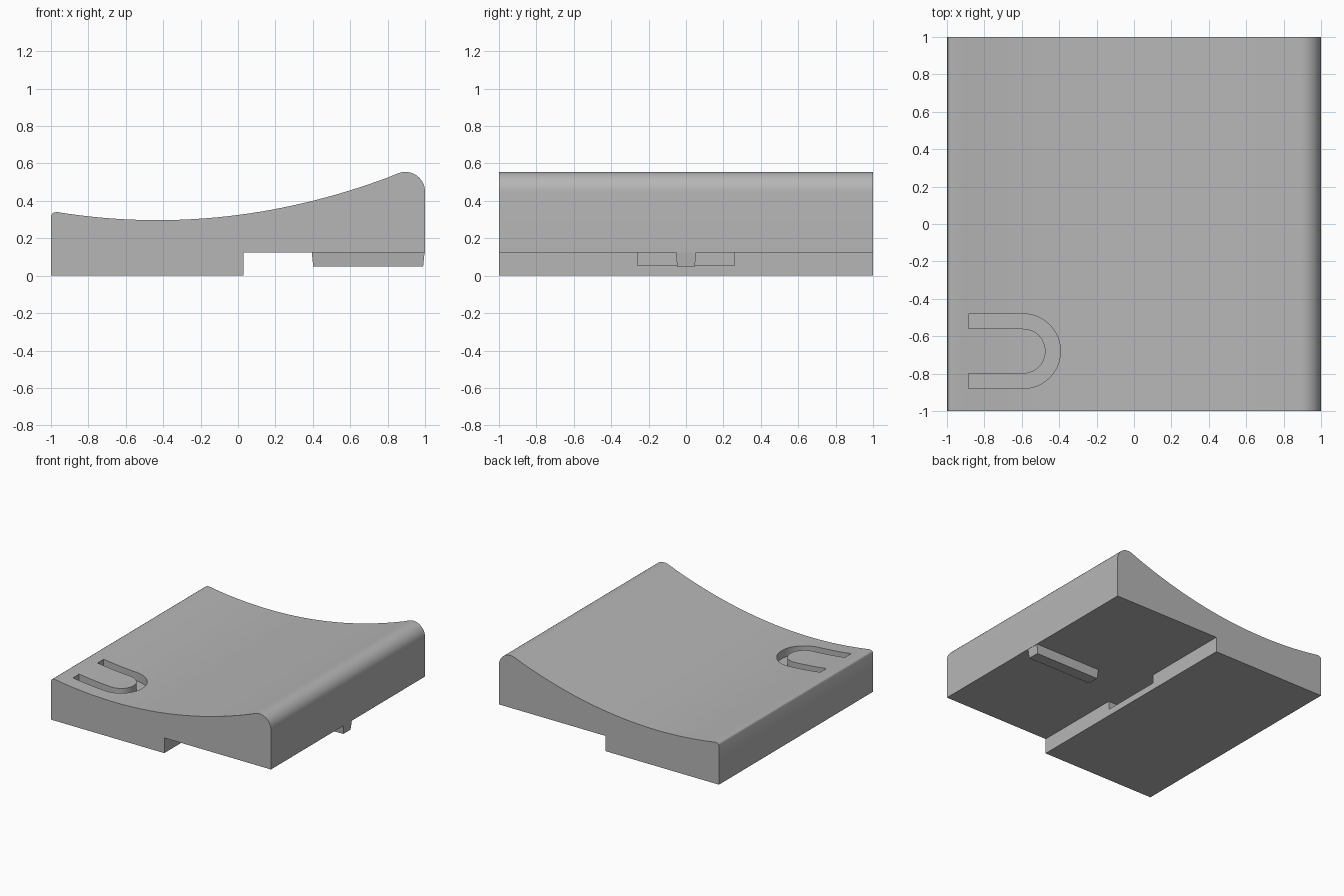
import bpy, bmesh
from math import sin, cos, pi, radians
from mathutils import Vector

cube = bpy.data.objects.get("Cube")
if cube:
    bpy.data.objects.remove(cube, do_unlink=True)

# One plain grey for the whole model
grey = bpy.data.materials.new("warm grey")
grey.use_nodes = True
grey.diffuse_color = (0.47, 0.47, 0.47, 1)
grey.node_tree.nodes["Principled BSDF"].inputs["Base Color"].default_value = grey.diffuse_color


def prism(name, outline, offset, taper=0.0):
    """Extrude a closed 3D outline by an offset, optionally shrinking the far end."""
    bm = bmesh.new()
    base = bm.faces.new([bm.verts.new(p) for p in outline])
    ext = bmesh.ops.extrude_face_region(bm, geom=[base])
    far = [v for v in ext["geom"] if isinstance(v, bmesh.types.BMVert)]
    centre = sum((v.co for v in far), Vector()) / len(far)
    for v in far:
        d = v.co - centre
        v.co += Vector(offset)
        v.co -= Vector([taper * ((c > 0) - (c < 0)) for c in d])
    bmesh.ops.recalc_face_normals(bm, faces=bm.faces)
    mesh = bpy.data.meshes.new(name)
    bm.to_mesh(mesh)
    bm.free()
    mesh.materials.append(grey)
    obj = bpy.data.objects.new(name, mesh)
    bpy.context.collection.objects.link(obj)
    return obj


def rectangle(x0, x1, y0, y1, z):
    return [(x0, y0, z), (x1, y0, z), (x1, y1, z), (x0, y1, z)]


def activate(obj):
    bpy.ops.object.select_all(action='DESELECT')
    obj.select_set(True)
    bpy.context.view_layer.objects.active = obj


def cut(obj, cutter):
    mod = obj.modifiers.new("cut", 'BOOLEAN')
    mod.operation = 'DIFFERENCE'
    mod.solver = 'EXACT'
    mod.object = cutter
    activate(obj)
    bpy.ops.object.modifier_apply(modifier=mod.name)
    bpy.data.objects.remove(cutter, do_unlink=True)


# Body: stepped underside, dished top, large rounded high edge
STEP = 0.125
profile = [(-1, 0), (0.03, 0), (0.03, STEP), (1, STEP)]
for i in range(13):
    a = radians(111) * i / 12
    profile.append((0.895 + 0.105 * cos(a), 0.45 + 0.105 * sin(a)))
for i in range(1, 33):
    x = 0.857 - (0.857 + 0.965) * i / 32
    profile.append((x, 0.297 + (x + 0.43) ** 2 / 6.65))
profile += [(-0.982, 0.339), (-0.994, 0.331), (-1, 0.318)]
body = prism("body", [(x, -1, z) for x, z in profile], (0, 2, 0))

# U-shaped groove in the top
cx, cy = -0.593, -0.68


def bend(radius, start, end):
    angles = [start + (end - start) * i / 24 for i in range(25)]
    return [(cx + radius * cos(a), cy + radius * sin(a), 0.23) for a in angles]


end_x = -0.885
outline = [(end_x, cy - 0.2, 0.23)] + bend(0.2, -pi / 2, pi / 2) + [(end_x, cy + 0.2, 0.23)]
outline += [(end_x, cy + 0.12, 0.23)] + bend(0.12, pi / 2, -pi / 2) + [(end_x, cy - 0.12, 0.23)]
cut(body, prism("groove_cutter", outline, (0, 0, 0.4)))

# Slot in the wall of the step
cut(body, prism("slot_cutter", rectangle(-0.3, 0.1, -0.26, 0.26, 0.055), (0, 0, STEP - 0.055)))

activate(body)
bpy.ops.object.shade_smooth_by_angle(angle=radians(30))

# Locating rib below the raised side
prism("rib", rectangle(0.394, 0.998, -0.055, 0.055, STEP + 0.005), (0, 0, 0.05 - STEP - 0.005), 0.008)
